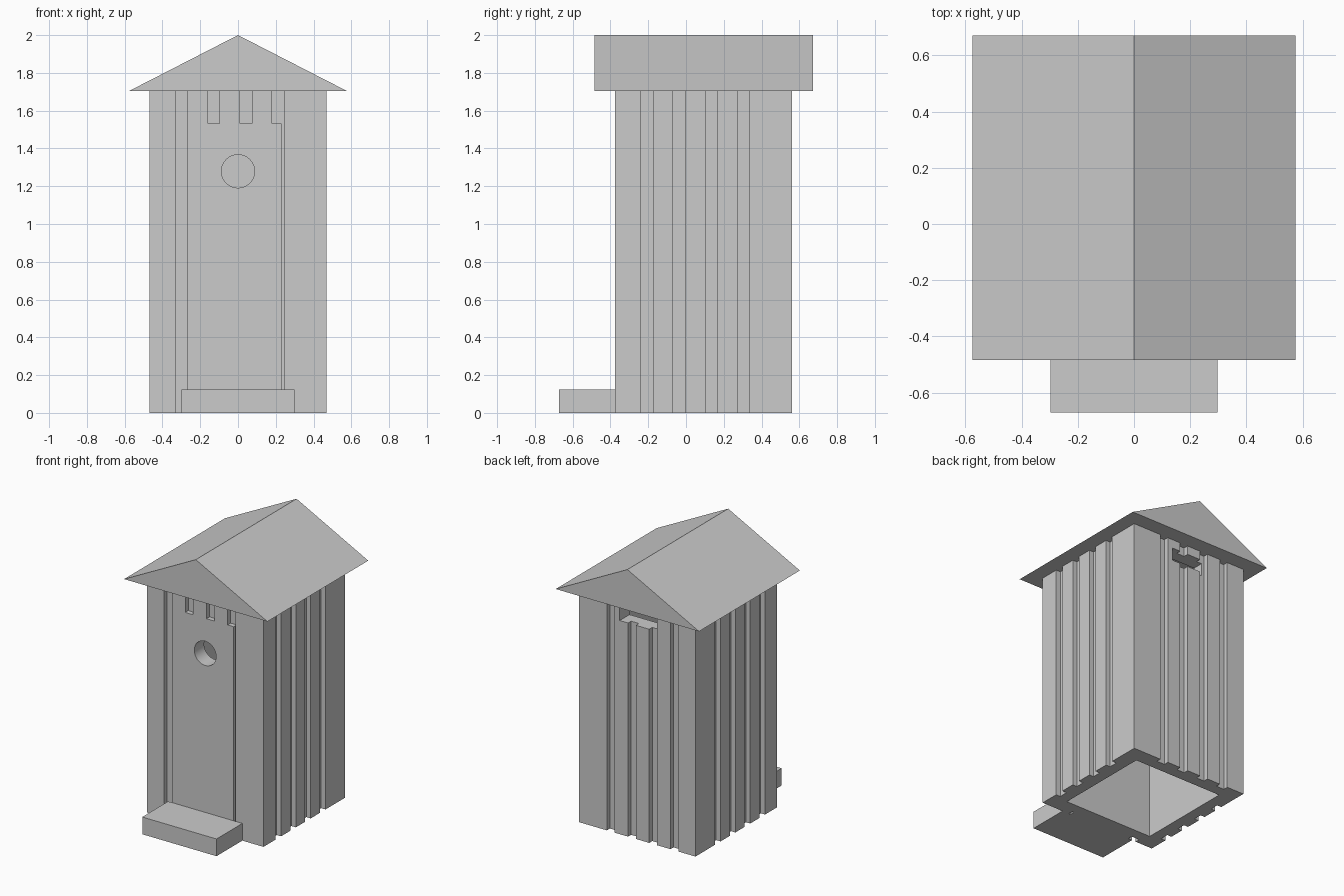
import bpy, bmesh, math
from mathutils import Matrix, Vector

if "Cube" in bpy.data.objects:
    bpy.data.objects.remove(bpy.data.objects["Cube"])

grey = bpy.data.materials.new("plain grey")
grey.diffuse_color = (0.6, 0.6, 0.6, 1)
grey.use_nodes = True
grey.node_tree.nodes["Principled BSDF"].inputs["Base Color"].default_value = grey.diffuse_color


def finish(name, bm):
    bmesh.ops.recalc_face_normals(bm, faces=bm.faces)
    me = bpy.data.meshes.new(name)
    bm.to_mesh(me)
    bm.free()
    me.materials.append(grey)
    ob = bpy.data.objects.new(name, me)
    bpy.context.collection.objects.link(ob)
    return ob


def box(name, x, y, z):
    """Box from (min, max) pairs."""
    bm = bmesh.new()
    bmesh.ops.create_cube(bm, size=1)
    for v in bm.verts:
        v.co = Vector([(r[0] + r[1]) / 2 + c * (r[1] - r[0])
                       for r, c in zip((x, y, z), v.co)])
    return finish(name, bm)


def cut(target, cutter):
    mod = target.modifiers.new("cut", 'BOOLEAN')
    mod.operation = 'DIFFERENCE'
    mod.solver = 'EXACT'
    mod.object = cutter
    bpy.context.view_layer.objects.active = target
    bpy.ops.object.modifier_apply(modifier=mod.name)
    bpy.data.objects.remove(cutter)


W = 0.468                      # half width of the cabin
FRONT, BACK = -0.376, 0.56
TOP = 1.705                    # eave height
D = 0.035                      # groove depth
WALL = 0.113
FULL = (-0.1, TOP + 0.1)

# Cabin: hollow box, open at the bottom
cabin = box("cabin_walls", (-W, W), (FRONT, BACK), (0, TOP))
cut(cabin, box("cavity", (-W + WALL, W - WALL), (FRONT + WALL, BACK - WALL), FULL))

# Grooves between the boards on both sides and the back
for i in range(4):
    y0 = -0.238 + 0.17 * i
    for s in (-1, 1):
        xs = sorted((s * (W - D), s * (W + 0.1)))
        cut(cabin, box("groove", xs, (y0, y0 + 0.063), FULL))
    x0 = -0.33 + 0.17 * i
    cut(cabin, box("groove", (x0, x0 + 0.063), (BACK - D, BACK + 0.1), FULL))

# Front grooves: the flush door hides them below its top edge
front = (FRONT - 0.1, FRONT + D)
DOOR_TOP = 1.533
cut(cabin, box("groove", (-0.33, -0.267), front, FULL))
for x0 in (-0.16, 0.01, 0.18):
    cut(cabin, box("groove", (x0, x0 + 0.063), front, (DOOR_TOP, TOP + 0.1)))
cut(cabin, box("door_gap", (0.229, 0.243), front, (-0.1, DOOR_TOP + 0.05)))

# Round door hole
bm = bmesh.new()
bmesh.ops.create_cone(bm, cap_ends=True, segments=32, radius1=0.088, radius2=0.088,
                      depth=0.4, matrix=Matrix.Translation((0, FRONT, 1.279))
                      @ Matrix.Rotation(math.pi / 2, 4, 'X'))
cut(cabin, finish("door_hole", bm))

# Vent slot high in the back wall
cut(cabin, box("vent", (-0.14, 0.14), (BACK - 0.2, BACK + 0.1), (1.55, 1.642)))

# Gable roof: triangular profile extruded along y
bm = bmesh.new()
gable = bm.faces.new([bm.verts.new((x, -0.484, z))
                      for x, z in ((-0.575, TOP), (0.575, TOP), (0, 2))])
ext = bmesh.ops.extrude_face_region(bm, geom=[gable], use_keep_orig=True)
bmesh.ops.translate(bm, vec=(0, 1.156, 0),
                    verts=[g for g in ext["geom"] if isinstance(g, bmesh.types.BMVert)])
finish("gable_roof", bm)

# Front step
box("front_step", (-0.298, 0.298), (-0.672, FRONT), (0, 0.125))

for ob in bpy.data.objects:
    ob.select_set(True)
bpy.context.view_layer.objects.active = cabin
bpy.ops.object.shade_smooth_by_angle(angle=math.radians(30))
